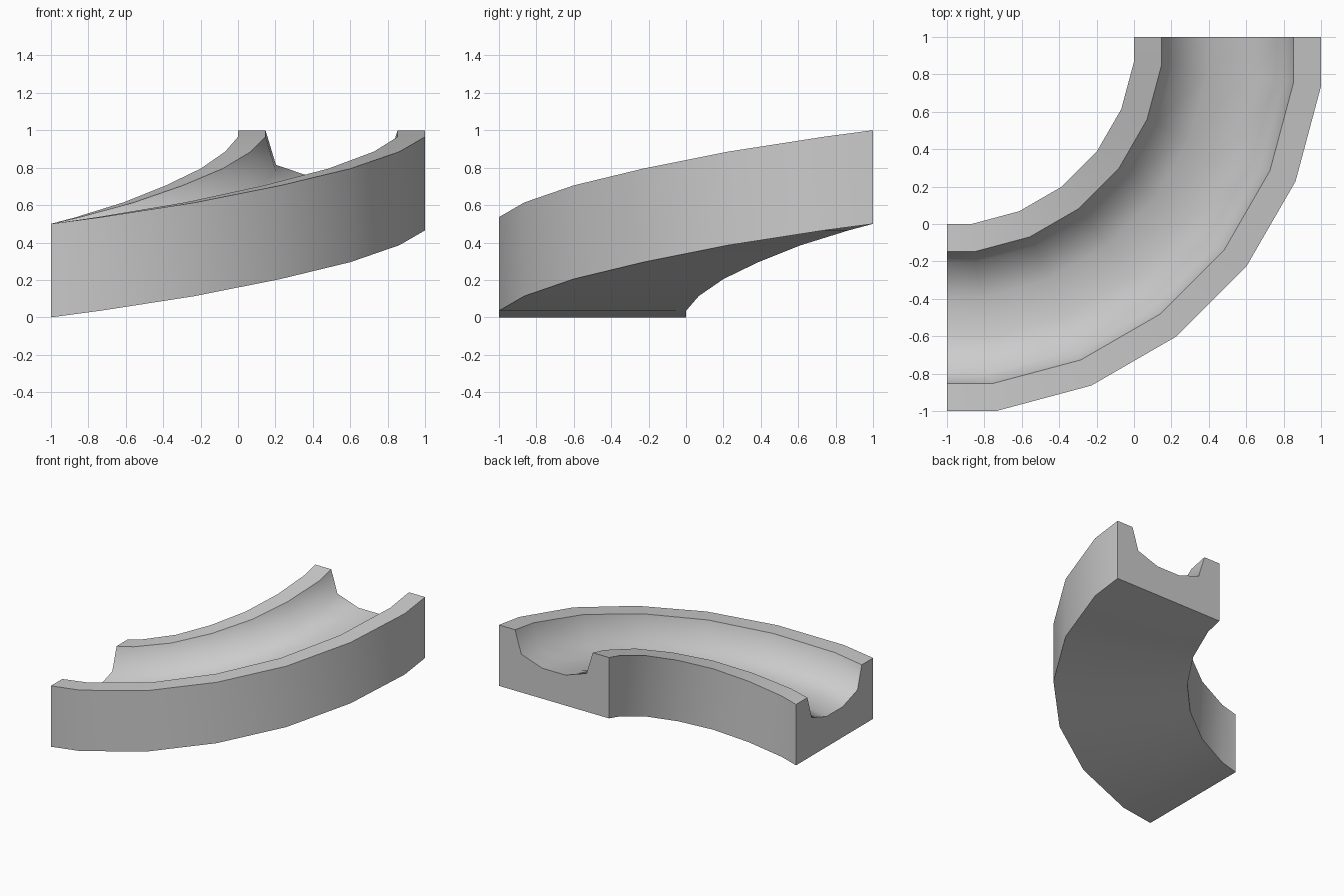
import bpy, bmesh
from math import radians, sin, cos

if "Cube" in bpy.data.objects:
    bpy.data.objects.remove(bpy.data.objects["Cube"])

# Cross-section: (distance from inner wall, height), a block with a scooped channel
profile = [(0, 0), (0, 0.5), (0.147, 0.5), (0.203, 0.315), (0.395, 0.25),
           (0.605, 0.25), (0.797, 0.315), (0.853, 0.5), (1, 0.5), (1, 0)]

# Stations round the quarter turn: (angle, rise)
stations = [(0, 0), (7.5, 0.035), (22.5, 0.114), (37.5, 0.205),
            (52.5, 0.295), (67.5, 0.386), (82.5, 0.465), (90, 0.5)]

bm = bmesh.new()
rings = []
for angle, rise in stations:
    a = radians(angle)
    # Inner stations sit on a polygon drawn around the circle
    k = 1 if angle in (0, 90) else 1 / cos(radians(7.5))
    rings.append([bm.verts.new((-1 + (1 + d) * k * sin(a),
                                1 - (1 + d) * k * cos(a), h + rise))
                  for d, h in profile])

# Skin between stations, then close both ends
n = len(profile)
for r, s in zip(rings, rings[1:]):
    for i in range(n):
        j = (i + 1) % n
        bm.faces.new((r[i], r[j], s[j], s[i]))
bm.faces.new(rings[0])
bm.faces.new(rings[-1][::-1])
bmesh.ops.recalc_face_normals(bm, faces=bm.faces)

mesh = bpy.data.meshes.new("curved_ramp_track")
bm.to_mesh(mesh)
bm.free()
track = bpy.data.objects.new("curved_ramp_track", mesh)
bpy.context.collection.objects.link(track)

# Smooth channel and walls, sharp rims and ends
bpy.context.view_layer.objects.active = track
track.select_set(True)
bpy.ops.object.shade_smooth_by_angle(angle=radians(63))
